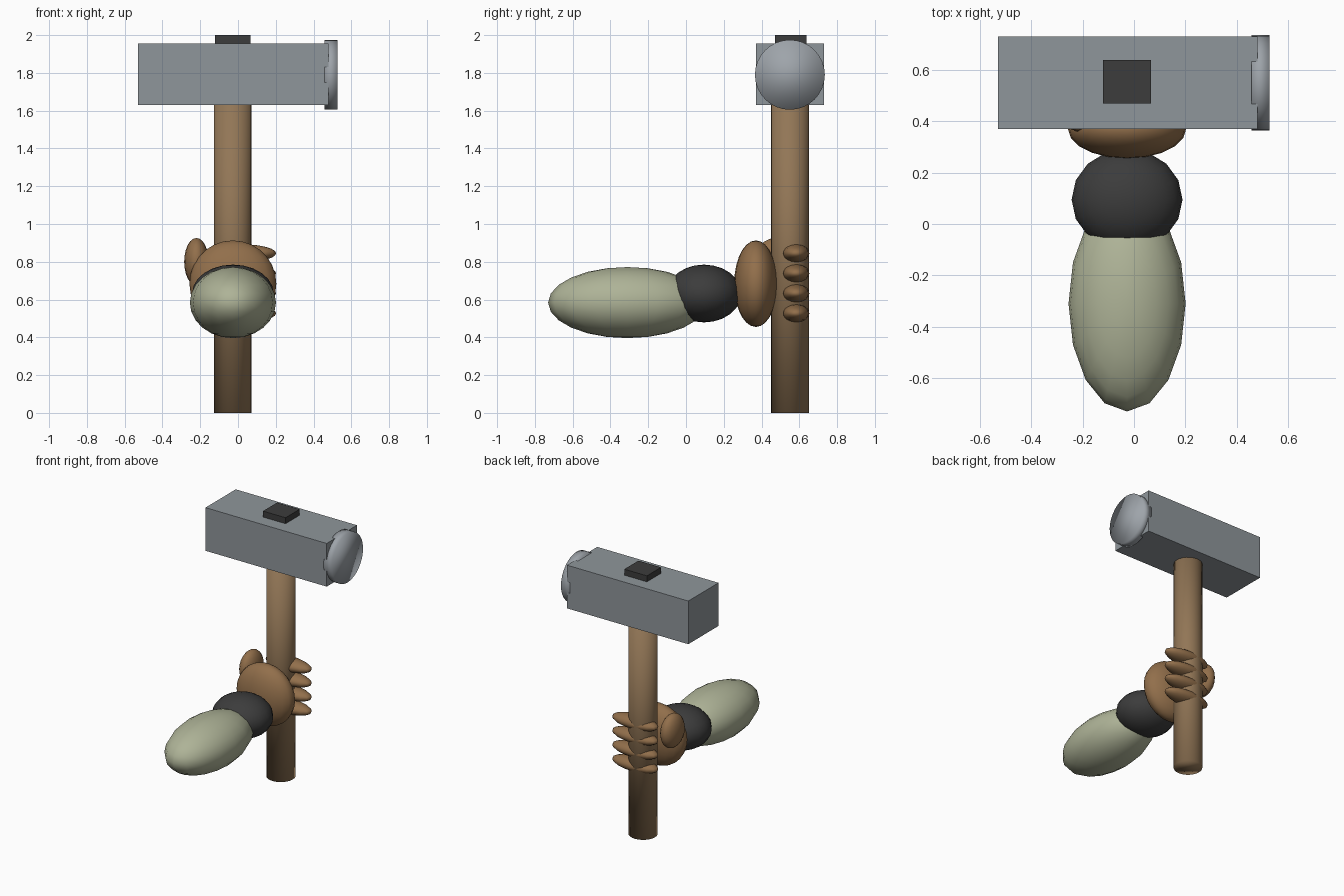
import bpy
import math

if "Cube" in bpy.data.objects:
    bpy.data.objects.remove(bpy.data.objects["Cube"])


def material(name, r, g, b):
    """Flat colour given as sRGB 0-255, stored as linear."""
    def lin(c):
        c /= 255
        return c / 12.92 if c <= 0.04045 else ((c + 0.055) / 1.055) ** 2.4
    m = bpy.data.materials.new(name)
    m.diffuse_color = (lin(r), lin(g), lin(b), 1)
    m.use_nodes = True
    m.node_tree.nodes["Principled BSDF"].inputs["Base Color"].default_value = m.diffuse_color
    return m


WOOD = material("wood", 146, 118, 86)
SKIN = material("skin", 146, 111, 75)
STEEL = material("steel", 143, 150, 155)
BRIGHT = material("polished steel", 158, 164, 170)
BLACK = material("dark cuff", 60, 60, 60)
SLEEVE = material("olive sleeve", 174, 179, 151)


def finish(name, mat, smooth=True):
    ob = bpy.context.object
    ob.name = name
    ob.data.materials.append(mat)
    bpy.ops.object.transform_apply(location=False, rotation=True, scale=True)
    if smooth:
        bpy.ops.object.shade_smooth()
    return ob


def box(name, lo, hi, mat):
    bpy.ops.mesh.primitive_cube_add(size=1, location=[(a + b) / 2 for a, b in zip(lo, hi)])
    bpy.context.object.scale = [b - a for a, b in zip(lo, hi)]
    return finish(name, mat, smooth=False)


def ellipsoid(name, centre, radii, mat, segments=16, rings=12):
    bpy.ops.mesh.primitive_uv_sphere_add(segments=segments, ring_count=rings,
                                         radius=1, location=centre)
    bpy.context.object.scale = radii
    return finish(name, mat)


def cylinder(name, centre, radius, depth, mat, rotation=(0, 0, 0), sides=32):
    bpy.ops.mesh.primitive_cylinder_add(vertices=sides, radius=radius, depth=depth,
                                        location=centre, rotation=rotation)
    return finish(name, mat)


# Hammer: shaft, block head, round striking face, wedge on top
cylinder("handle", (-0.028, 0.55, 0.91), 0.1, 1.82, WOOD, sides=24)
box("hammer_head", (-0.53, 0.37, 1.63), (0.48, 0.73, 1.955), STEEL)
cylinder("striking_face", (0.492, 0.55, 1.79), 0.185, 0.07, BRIGHT,
         rotation=(0, math.pi / 2, 0))
box("wedge", (-0.121, 0.47, 1.95), (0.067, 0.638, 2.0), BLACK)

# Arm: sleeve, cuff and palm
ellipsoid("forearm", (-0.027, -0.31, 0.584), (0.228, 0.42, 0.188), SLEEVE)
ellipsoid("cuff", (-0.027, 0.095, 0.632), (0.216, 0.198, 0.153), BLACK)
ellipsoid("palm", (-0.027, 0.37, 0.684), (0.23, 0.115, 0.229), SKIN, 20, 14)

# Thumb and four fingers wrapped round the shaft
ellipsoid("thumb", (-0.22, 0.475, 0.80), (0.065, 0.115, 0.126), SKIN)
for i in range(4):
    ellipsoid(f"finger_{i + 1}", (0.015, 0.582, 0.845 - 0.106 * i),
              (0.187, 0.071, 0.048), SKIN)
